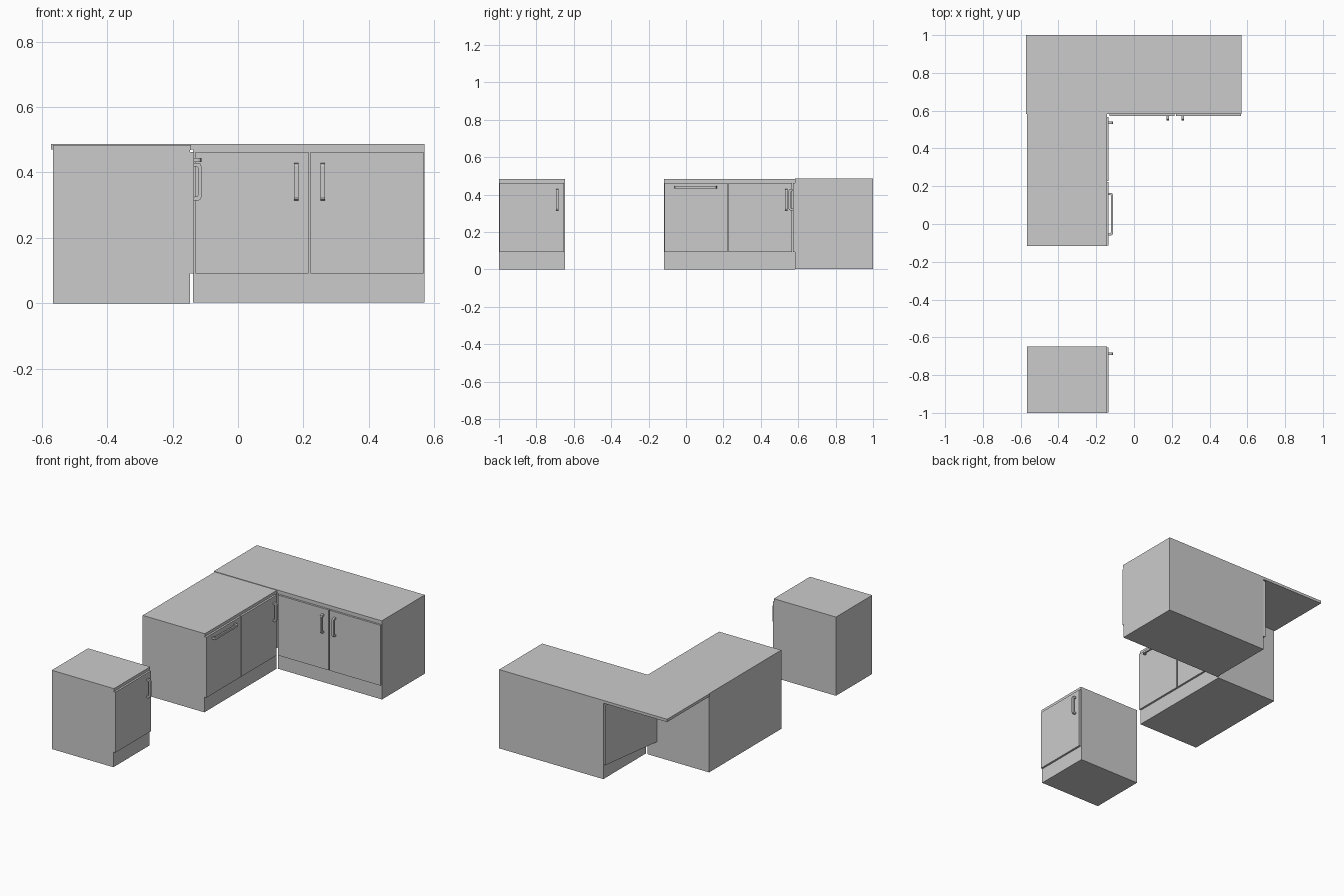
import bpy, bmesh, math
from mathutils import Matrix, Vector

if "Cube" in bpy.data.objects:
    bpy.data.objects.remove(bpy.data.objects["Cube"])


def finish(name, bm, mat=Matrix()):
    bm.transform(mat)
    bmesh.ops.recalc_face_normals(bm, faces=bm.faces)
    me = bpy.data.meshes.new(name)
    bm.to_mesh(me)
    bm.free()
    ob = bpy.data.objects.new(name, me)
    bpy.context.collection.objects.link(ob)
    return ob


def box(name, lo, hi, mat=Matrix()):
    bm = bmesh.new()
    bmesh.ops.create_cube(bm, size=1)
    lo, hi = Vector(lo), Vector(hi)
    for v in bm.verts:
        v.co = Vector([lo[i] + (v.co[i] + 0.5) * (hi[i] - lo[i]) for i in range(3)])
    return finish(name, bm, mat)


# U-shaped pull: x = along the grip, -y = away from the door, extruded in z
def handle(name, length, mat):
    h, w = length / 2, 0.013
    half = [(h, 0), (h, 0.014), (h - 0.003, 0.020), (h - 0.010, 0.023)]
    inner = [(h - 0.016, 0.013), (h - 0.012, 0.010), (h - 0.011, 0)]
    prof = half + [(-x, d) for x, d in reversed(half)]
    prof += [(-x, d) for x, d in reversed(inner)] + inner
    bm = bmesh.new()
    f = bm.faces.new([bm.verts.new((x, -d, -w / 2)) for x, d in prof])
    ext = bmesh.ops.extrude_face_region(bm, geom=[f])
    bmesh.ops.translate(bm, vec=(0, 0, w),
                        verts=[g for g in ext['geom'] if isinstance(g, bmesh.types.BMVert)])
    return finish(name, bm, mat)


upright = Matrix.Rotation(math.pi / 2, 4, 'Y')      # grip runs vertically
face_right = Matrix.Rotation(math.pi / 2, 4, 'Z')   # -y face turned to +x
at = Matrix.Translation

FX, FY = -0.147, 0.584     # carcass fronts of the side run and the back run
T = 0.012                  # door thickness
Z0, Z1 = 0.092, 0.463      # door bottom and top

# Back run: carcass, doors and pulls
box("back_carcass", (-0.138, FY, 0.003), (0.57, 1.0, 0.47))
for i, (a, b, hx) in enumerate([(-0.130, 0.215, 0.178), (0.222, 0.567, 0.259)]):
    box(f"back_door_{i}", (a, FY - T, Z0), (b, FY, Z1))
    handle(f"back_handle_{i}", 0.115, at((hx, FY - T, 0.372)) @ upright)

# Back worktop reaching over the empty corner
box("back_worktop", (-0.572, 0.582, 0.47), (0.57, 1.0, 0.487))

# Panel set at a slight angle on the hidden end of the back carcass
box("corner_panel", (-T, -0.42, Z0), (0, 0, Z1),
    at((-0.140, 0.998, 0)) @ Matrix.Rotation(-0.14, 4, 'Z'))

# Side run and the free-standing cabinet
for name, y0, y1 in [("side", -0.117, FY), ("single", -1.0, -0.648)]:
    box(f"{name}_carcass", (-0.566, y0, 0), (FX, y1, 0.468))
    box(f"{name}_worktop", (-0.566, y0, 0.468), (FX + 0.004, y1, 0.484))

for name, y0, y1 in [("drawer_door", -0.114, 0.222), ("corner_door", 0.228, 0.567),
                     ("single_door", -0.997, -0.653)]:
    box(name, (FX, y0, Z0), (FX + T, y1, Z1))

handle("drawer_handle", 0.225, at((FX + T, 0.052, 0.438)) @ face_right)
for name, y in [("corner_handle", 0.537), ("single_handle", -0.688)]:
    handle(name, 0.115, at((FX + T, y, 0.372)) @ face_right @ upright)
